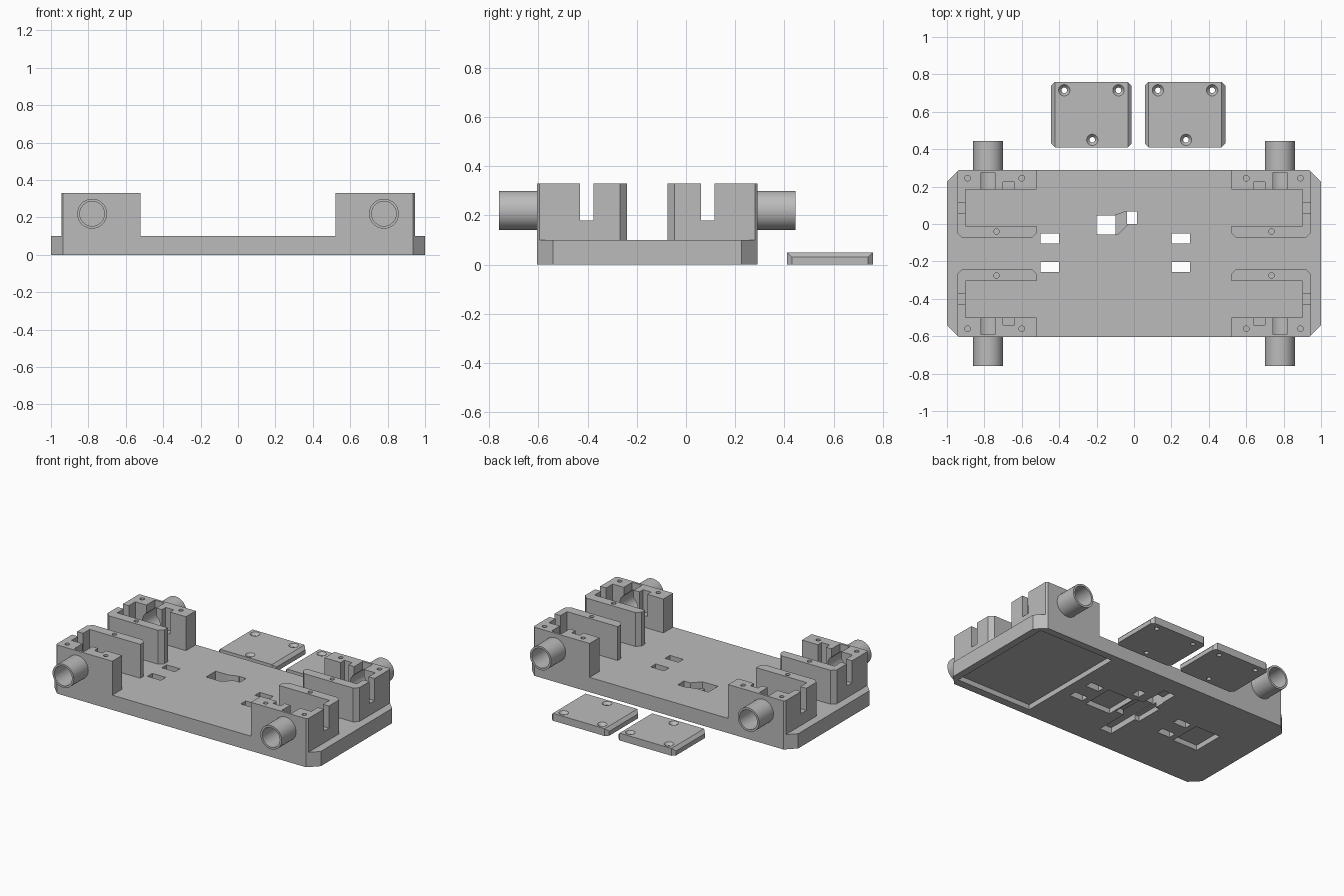
import bpy, bmesh, math
from mathutils import Matrix

if "Cube" in bpy.data.objects:
    bpy.data.objects.remove(bpy.data.objects["Cube"])

grey = bpy.data.materials.new("grey plastic")
grey.diffuse_color = (0.5, 0.5, 0.5, 1)
grey.use_nodes = True
grey.node_tree.nodes["Principled BSDF"].inputs["Base Color"].default_value = grey.diffuse_color
MID_Y = -0.1575          # mirror line of the base


def finish(name, bm):
    bmesh.ops.recalc_face_normals(bm, faces=bm.faces)
    me = bpy.data.meshes.new(name)
    bm.to_mesh(me)
    bm.free()
    ob = bpy.data.objects.new(name, me)
    bpy.context.collection.objects.link(ob)
    me.materials.append(grey)
    return ob


def prism(name, pts, z0, z1):
    bm = bmesh.new()
    f = bm.faces.new([bm.verts.new((x, y, z0)) for x, y in pts])
    top = bmesh.ops.extrude_face_region(bm, geom=[f])["geom"]
    bmesh.ops.translate(bm, vec=(0, 0, z1 - z0),
                        verts=[v for v in top if isinstance(v, bmesh.types.BMVert)])
    return finish(name, bm)


def box(x0, x1, y0, y1, z0, z1, name="cutter"):
    return prism(name, [(x0, y0), (x1, y0), (x1, y1), (x0, y1)], z0, z1)


def rod(name, x, y, z, r1, r2, length, along_y=False, n=32):
    bm = bmesh.new()
    m = Matrix.Translation((x, y, z))
    if along_y:
        m = m @ Matrix.Rotation(math.pi / 2, 4, "X")
    bmesh.ops.create_cone(bm, cap_ends=True, segments=n, radius1=r1,
                          radius2=r2, depth=length, matrix=m)
    return finish(name, bm)


def cut(ob, cutters):
    for c in cutters:
        mod = ob.modifiers.new("cut", "BOOLEAN")
        mod.object, mod.operation, mod.solver = c, "DIFFERENCE", "EXACT"
    bpy.context.view_layer.update()
    dg = bpy.context.evaluated_depsgraph_get()
    me = bpy.data.meshes.new_from_object(ob.evaluated_get(dg))
    ob.modifiers.clear()
    ob.data = me
    for c in cutters:
        bpy.data.objects.remove(c)
    return ob


def place(ob, sx, sy):
    """Mirror a back-right part into one of the four corners."""
    bm = bmesh.new()
    bm.from_mesh(ob.data)
    for v in bm.verts:
        v.co.x *= sx
        v.co.y = MID_Y + sy * (v.co.y - MID_Y)
    if sx * sy < 0:
        bmesh.ops.reverse_faces(bm, faces=bm.faces)
    bm.to_mesh(ob.data)
    bm.free()


def smooth(ob):
    bpy.ops.object.select_all(action="DESELECT")
    ob.select_set(True)
    bpy.context.view_layer.objects.active = ob
    bpy.ops.object.shade_smooth_by_angle(angle=math.radians(30))


# base plate with chamfered corners
c, y0, y1 = 0.065, -0.605, 0.29
base = prism("base_plate", [(-1 + c, y0), (1 - c, y0), (1, y0 + c), (1, y1 - c),
                            (1 - c, y1), (-1 + c, y1), (-1, y1 - c), (-1, y0 + c)], 0, 0.1)
cuts = []
# strap slots and the recesses beside them underneath
for x in (-0.45, 0.25):
    for y in (-0.0775, -0.23):
        cuts.append(box(x - 0.05, x + 0.05, y - 0.026, y + 0.026, -0.1, 0.2))
    cuts.append(box(x - 0.28, x - 0.09, -0.27, -0.05, -0.1, 0.035))
# large pocket and cable channel underneath
cuts.append(box(0.38, 0.95, -0.55, 0.24, -0.1, 0.035))
cuts.append(box(-0.195, -0.105, -0.45, 0.16, -0.1, 0.04))
cuts.append(box(-0.23, -0.04, -0.225, -0.03, -0.1, 0.035))
# switch opening: two through holes joined by a tapered shelf
cuts.append(box(-0.2, -0.1, -0.057, 0.045, -0.1, 0.2))
cuts.append(box(-0.037, 0.015, 0.0, 0.067, -0.1, 0.2))
cuts.append(prism("cutter", [(-0.11, -0.055), (-0.085, -0.055), (-0.03, 0.002),
                             (-0.03, 0.065), (-0.05, 0.065), (-0.09, 0.05),
                             (-0.11, 0.045)], 0.055, 0.2))
cut(base, cuts)

# four motor mounts, each with a hollow axle tube
for sx, h in ((1, "right"), (-1, "left")):
    for sy, d in ((1, "back"), (-1, "front")):
        mount = prism(f"{d}_{h}_motor_mount",
                      [(0.52, 0.29), (0.52, -0.047), (0.548, -0.075), (0.917, -0.075),
                       (0.945, -0.047), (0.945, 0.28), (0.935, 0.29)], 0.1, 0.33)
        cuts = [box(0.4, 0.9, -0.01, 0.185, 0.0, 0.5),          # motor channel
                box(0.85, 1.1, 0.06, 0.115, 0.18, 0.5),         # wire slot
                box(0.743, 0.817, 0.15, 0.275, 0.18, 0.5),      # axle slot
                box(0.64, 0.70, 0.15, 0.225, 0.18, 0.5),        # small notch
                rod("cutter", 0.78, 0.24, 0.22, 0.066, 0.066, 0.2, True)]
        for x, y in ((0.89, 0.245), (0.60, 0.245), (0.735, -0.04)):
            cuts.append(rod("cutter", x, y, 0.33, 0.015, 0.015, 0.2, n=16))
        cut(mount, cuts)
        tube = rod(f"{d}_{h}_axle_tube", 0.78, 0.3675, 0.22, 0.08, 0.08, 0.155, True)
        cut(tube, [rod("cutter", 0.78, 0.3675, 0.22, 0.066, 0.066, 0.4, True)])
        for ob in (mount, tube):
            place(ob, sx, sy)
            smooth(ob)

# two loose cover lids with bevelled sides and countersunk screw holes
for cx, h in ((-0.228, "left"), (0.273, "right")):
    w, b, k = 0.215, 0.41, 0.02
    lid = prism(f"{h}_cover_lid", [(cx - w + k, b), (cx + w - k, b), (cx + w, b + k),
                                   (cx + w, 0.76 - k), (cx + w - k, 0.76),
                                   (cx - w + k, 0.76), (cx - w, 0.76 - k),
                                   (cx - w, b + k)], 0, 0.05)
    cuts = []
    for s in (-1, 1):
        e = box(-0.1, 0.1, 0.3, 0.9, 0, 0.1)
        e.data.transform(Matrix.Translation((cx + s * w, 0, 0.03)) @
                         Matrix.Rotation(-s * math.radians(-45), 4, "Y") @
                         Matrix.Translation((0, 0, 0)))
        cuts.append(e)
    for dx, y in ((-0.145, 0.715), (0.145, 0.715), (0.005, 0.45)):
        cuts.append(rod("cutter", cx + dx, y, 0.025, 0.015, 0.015, 0.2, n=24))
        cuts.append(rod("cutter", cx + dx, y, 0.041, 0.014, 0.032, 0.022, n=24))
    cut(lid, cuts)
    smooth(lid)
